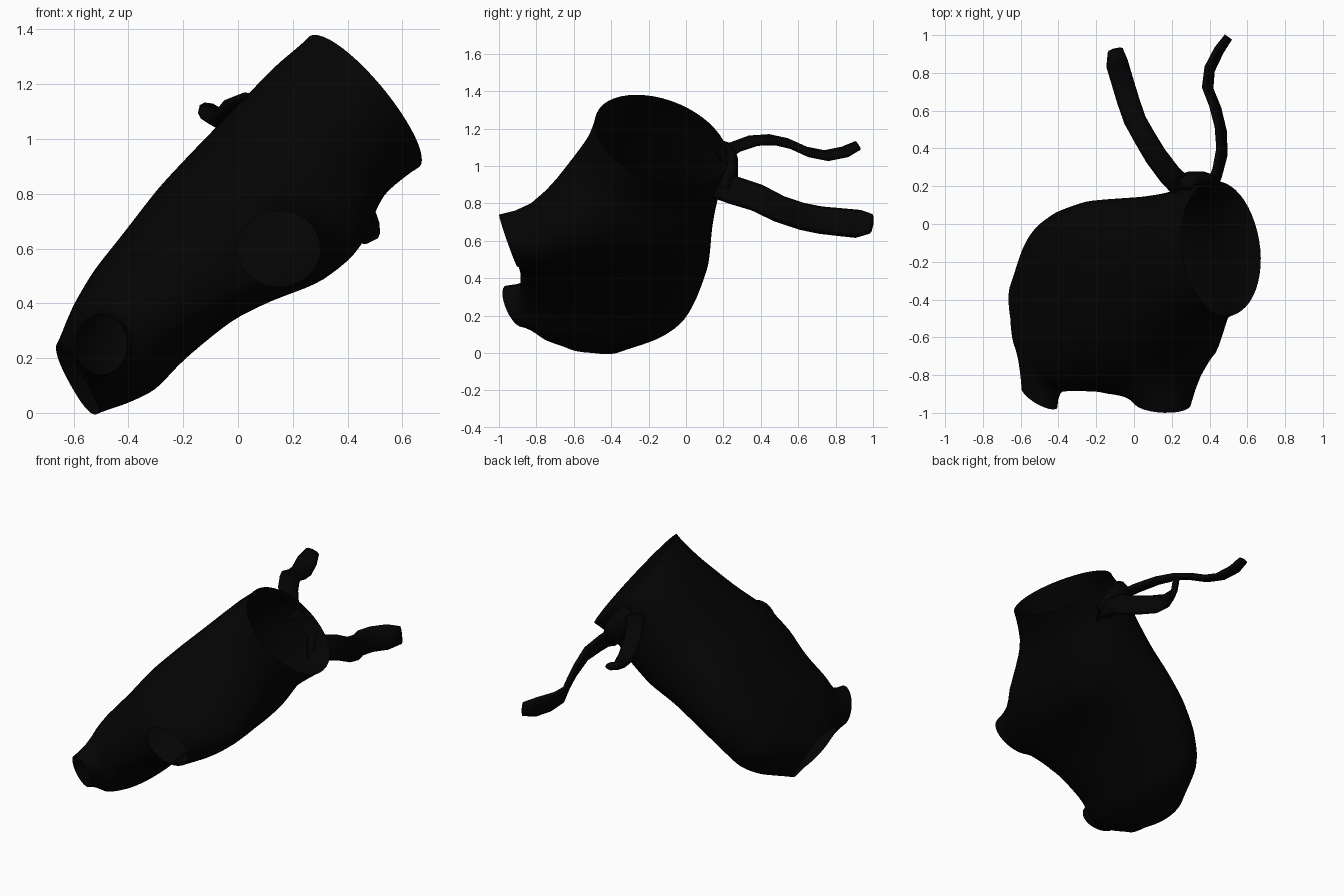
import bpy, bmesh, math
from mathutils import Vector

if "Cube" in bpy.data.objects:
    bpy.data.objects.remove(bpy.data.objects["Cube"])

black = bpy.data.materials.new("black cloth")
black.diffuse_color = (0.0012, 0.0012, 0.0012, 1)
black.use_nodes = True
black.node_tree.nodes["Principled BSDF"].inputs["Base Color"].default_value = black.diffuse_color


def make_object(name, bm):
    bmesh.ops.recalc_face_normals(bm, faces=bm.faces)
    for f in bm.faces:
        f.smooth = True
    me = bpy.data.meshes.new(name)
    bm.to_mesh(me)
    bm.free()
    me.materials.append(black)
    ob = bpy.data.objects.new(name, me)
    bpy.context.collection.objects.link(ob)
    return ob


def smooth(bm, verts, times):
    for _ in range(times):
        bmesh.ops.smooth_vert(bm, verts=verts, factor=0.5, use_axis_x=True,
                              use_axis_y=True, use_axis_z=True)


# Garment sections from waist to neck:
# upper x, z, lower x, z, front y, back y, front sag, back bulge, waist slant
SECTIONS = [
    (0.28, 1.38, 0.64, 0.89, -0.46, 0.20, 0.00, 0.00, 0.9),
    (0.15, 1.28, 0.51, 0.79, -0.54, 0.20, 0.06, 0.00, 0.5),
    (-0.03, 1.10, 0.43, 0.62, -0.76, 0.17, 0.18, 0.00, 0.2),
    (-0.18, 0.95, 0.31, 0.49, -0.92, 0.15, 0.16, 0.00, 0.0),
    (-0.30, 0.82, 0.13, 0.42, -0.93, 0.14, 0.12, 0.00, 0.0),
    (-0.42, 0.66, -0.02, 0.34, -0.89, 0.13, 0.06, 0.00, 0.0),
    (-0.53, 0.52, -0.20, 0.19, -0.89, 0.08, 0.00, 0.00, 0.0),
    (-0.60, 0.40, -0.30, 0.08, -0.89, 0.02, 0.00, 0.00, 0.0),
    (-0.63, 0.33, -0.41, 0.03, -0.86, -0.06, 0.00, 0.00, 0.0),
    (-0.655, 0.26, -0.51, 0.00, -0.71, -0.29, 0.00, -0.04, 0.0),
]
AXIS = Vector((0.73, 0, 0.68))
N, STEPS = 48, 5


def section_points(s):
    ux, uz, lx, lz, y0, y1, sag, bulge, slant = s
    up, low = Vector((ux, 0, uz)), Vector((lx, 0, lz))
    pts = []
    for i in range(N):
        a = 2 * math.pi * i / N
        c, sn = math.cos(a), math.sin(a)
        c = math.copysign(abs(c) ** (0.75 + 0.25 * slant), c)
        sn = math.copysign(abs(sn) ** (0.85 + 0.15 * slant), sn)
        p = (up + low) / 2 + (up - low) / 2 * sn
        p += AXIS * bulge * (c if c > 0 else 0.4 * c)
        p.y = (y0 + y1) / 2 + (y1 - y0) / 2 * c - 0.15 * slant * sn
        p.x -= 0.12 * slant * c
        p += Vector((0.68, 0, -0.73)) * sag * max(0, -c) ** 2
        pts.append(p)
    return pts


# Open body tube
bm = bmesh.new()
rows = []
for k in range((len(SECTIONS) - 1) * STEPS + 1):
    i = min(k // STEPS, len(SECTIONS) - 2)
    t = k / STEPS - i
    s = [a + (b - a) * t for a, b in zip(SECTIONS[i], SECTIONS[i + 1])]
    rows.append([bm.verts.new(p) for p in section_points(s)])
for r0, r1 in zip(rows, rows[1:]):
    for i in range(N):
        j = (i + 1) % N
        bm.faces.new((r0[i], r0[j], r1[j], r1[i]))
smooth(bm, [v for v in bm.verts if not v.is_boundary], 6)

# Two short flared front openings: x, y, z, x radius, z radius, tilt, yaw, base scale
for cx, cy, cz, rx, rz, tilt, yaw, base in (
        (0.15, -0.95, 0.60, 0.15, 0.14, -0.35, -0.05, 1.35),
        (-0.50, -0.92, 0.25, 0.095, 0.11, -0.36, -0.5, 1.15)):
    cut = []
    for f in bm.faces:
        c = f.calc_center_median()
        if c.y < -0.73 and math.hypot((c.x - cx) / rx, (c.z - cz) / rz) < base:
            cut.append(f)
    old = {e for e in bm.edges if e.is_boundary}
    bmesh.ops.delete(bm, geom=cut, context='FACES')
    rim = [e for e in bm.edges if e.is_boundary and e not in old]
    for t in (0.5, 1.0):
        res = bmesh.ops.extrude_edge_only(bm, edges=rim)
        rim = [g for g in res["geom"] if isinstance(g, bmesh.types.BMEdge)
               and g.is_boundary]
        for v in [g for g in res["geom"] if isinstance(g, bmesh.types.BMVert)]:
            a = math.atan2((v.co.z - cz) / rz, (v.co.x - cx) / rx)
            dx, dz = rx * math.cos(a), rz * math.sin(a)
            goal = Vector((cx + dx, cy + dz * tilt + dx * yaw, cz + dz))
            v.co = v.co.lerp(goal, t)
    near = [v for v in bm.verts if not v.is_boundary and v.co.y < -0.6
            and math.hypot((v.co.x - cx) / rx, (v.co.z - cz) / rz) < base * 1.4]
    smooth(bm, near, 5)
make_object("garment_body", bm)


# Ribbon tails: rounded flat strips swept along a path
def ribbon(name, path, across, width, thick):
    path = [Vector(p) for p in path]
    across = Vector(across).normalized()
    b = bmesh.new()
    rings = []
    for i, p in enumerate(path):
        tan = (path[min(i + 1, len(path) - 1)] - path[max(i - 1, 0)]).normalized()
        w = (across - tan * across.dot(tan)).normalized()
        n = tan.cross(w)
        k = 0.7 if i == len(path) - 1 else 1
        rings.append([b.verts.new(p + w * math.cos(q) * width / 2 * k
                                  + n * math.sin(q) * thick / 2)
                      for q in [math.pi * m / 4 for m in range(8)]])
    for r0, r1 in zip(rings, rings[1:]):
        for m in range(8):
            b.faces.new((r0[m], r0[(m + 1) % 8], r1[(m + 1) % 8], r1[m]))
    b.faces.new(rings[0])
    b.faces.new(rings[-1])
    return make_object(name, b)


ribbon("upper_ribbon", [(0.25, 0.20, 1.06), (0.19, 0.26, 1.10), (0.115, 0.36, 1.135),
                        (0.055, 0.46, 1.14), (0.005, 0.55, 1.12), (-0.03, 0.65, 1.075),
                        (-0.06, 0.75, 1.055), (-0.09, 0.85, 1.075), (-0.10, 0.92, 1.11)],
       (1, 0.3, -0.35), 0.125, 0.045)
ribbon("lower_ribbon", [(0.40, 0.17, 0.90), (0.44, 0.27, 0.865), (0.465, 0.38, 0.83),
                        (0.46, 0.50, 0.77), (0.43, 0.62, 0.73), (0.39, 0.72, 0.71),
                        (0.40, 0.82, 0.70), (0.45, 0.92, 0.69), (0.50, 0.99, 0.69)],
       (-0.3, 0, 0.95), 0.155, 0.04)
# Knot joining the tails to the waist
ribbon("knot", [(0.25, 0.20, 1.08), (0.30, 0.24, 1.03), (0.36, 0.24, 0.95),
                (0.42, 0.20, 0.87)], (0.68, 0, 0.73), 0.15, 0.08)
